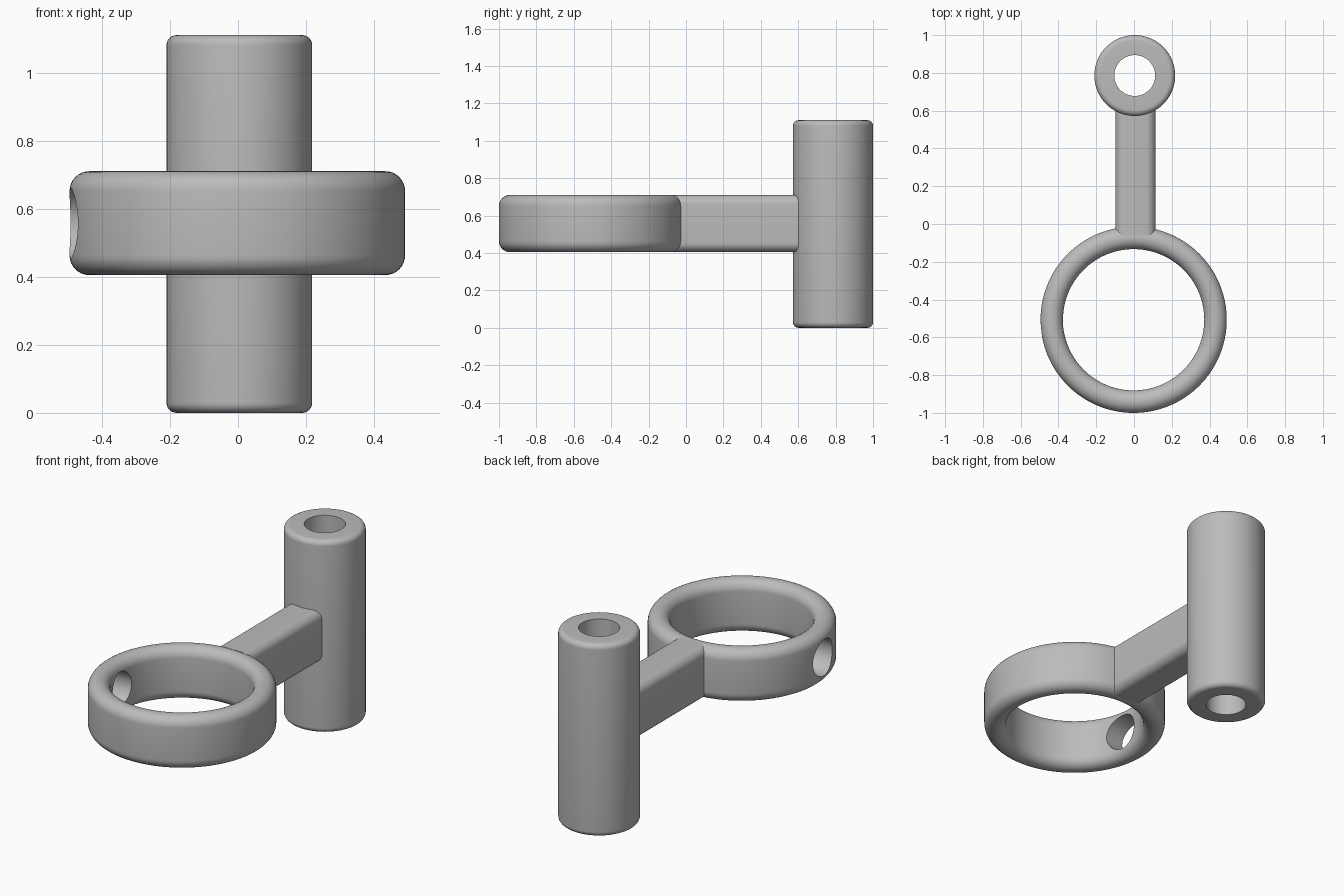
import bpy
import bmesh
from math import sin, cos, pi, radians
from mathutils import Vector, Matrix

cube = bpy.data.objects.get("Cube")
if cube:
    bpy.data.objects.remove(cube, do_unlink=True)

grey = bpy.data.materials.new("plain grey")
grey.use_nodes = True
grey.diffuse_color = (0.5, 0.5, 0.5, 1)
grey.node_tree.nodes["Principled BSDF"].inputs["Base Color"].default_value = (0.5, 0.5, 0.5, 1)

BOTTOM, TOP = 0.405, 0.71      # height band shared by the ring and arm
MIDDLE = (BOTTOM + TOP) / 2


def finish(name, bm):
    bmesh.ops.recalc_face_normals(bm, faces=bm.faces)
    mesh = bpy.data.meshes.new(name)
    bm.to_mesh(mesh)
    bm.free()
    mesh.materials.append(grey)
    obj = bpy.data.objects.new(name, mesh)
    bpy.context.collection.objects.link(obj)
    return obj


def activate(obj):
    bpy.ops.object.select_all(action='DESELECT')
    obj.select_set(True)
    bpy.context.view_layer.objects.active = obj


def smooth(obj):
    activate(obj)
    bpy.ops.object.shade_smooth_by_angle(angle=radians(30))


def fillet(r, z, radius, start, steps=8):
    """Quarter arc in the radius/height plane, turning anticlockwise."""
    return [(r + radius * cos(start + pi / 2 * i / steps),
             z + radius * sin(start + pi / 2 * i / steps)) for i in range(steps + 1)]


def lathe(name, profile, centre, segments=96):
    """Revolve a closed radius/height outline about a vertical axis."""
    bm = bmesh.new()
    rings = []
    for s in range(segments):
        a = 2 * pi * s / segments
        rings.append([bm.verts.new((centre[0] + r * cos(a), centre[1] + r * sin(a), z))
                      for r, z in profile])
    n = len(profile)
    for s in range(segments):
        here, there = rings[s], rings[(s + 1) % segments]
        for i in range(n):
            j = (i + 1) % n
            bm.faces.new((here[i], there[i], there[j], here[j]))
    return finish(name, bm)


# Clamp ring with fully rounded rims
inner, outer, f = 0.374, 0.493, 0.058
ring_centre = Vector((-0.002, -0.507, MIDDLE))
ring = lathe("clamp_ring",
             fillet(outer - f, BOTTOM + f, f, -pi / 2)
             + fillet(outer - f, TOP - f, f, 0)
             + fillet(inner + f, TOP - f, f, pi / 2)
             + fillet(inner + f, BOTTOM + f, f, pi),
             ring_centre, 128)

# Screw hole through one side of the ring
direction = Vector((-cos(radians(6)), -sin(radians(6)), 0))
bm = bmesh.new()
bmesh.ops.create_cone(bm, cap_ends=True, segments=48, radius1=0.104, radius2=0.104, depth=0.4,
                      matrix=Matrix.Translation(ring_centre + direction * 0.43)
                      @ direction.to_track_quat('Z', 'Y').to_matrix().to_4x4())
cutter = finish("hole_cutter", bm)
cutter.hide_render = True
cut = ring.modifiers.new("hole", 'BOOLEAN')
cut.operation = 'DIFFERENCE'
cut.solver = 'EXACT'
cut.object = cutter
activate(ring)
bpy.ops.object.modifier_apply(modifier=cut.name)
bpy.data.objects.remove(cutter, do_unlink=True)
smooth(ring)

# Upright tube with rounded outer rims and a straight bore
bore, wall, height, f = 0.108, 0.214, 1.11, 0.03
tube = lathe("upright_tube",
             [(bore, 0)] + fillet(wall - f, f, f, -pi / 2)
             + fillet(wall - f, height - f, f, 0) + [(bore, height)],
             (0.004, 0.786))
smooth(tube)

# Connecting arm with its long edges rounded
back, front = 0.64, -0.06
bm = bmesh.new()
bmesh.ops.create_cube(bm, size=1, matrix=Matrix.Translation((0.008, (back + front) / 2, MIDDLE))
                      @ Matrix.Diagonal((0.212, back - front, TOP - BOTTOM, 1)))
long_edges = [e for e in bm.edges if abs(e.verts[0].co.y - e.verts[1].co.y) > 0.1]
bmesh.ops.bevel(bm, geom=long_edges, offset=0.05, segments=8, profile=0.5, affect='EDGES')
arm = finish("connecting_arm", bm)
smooth(arm)
